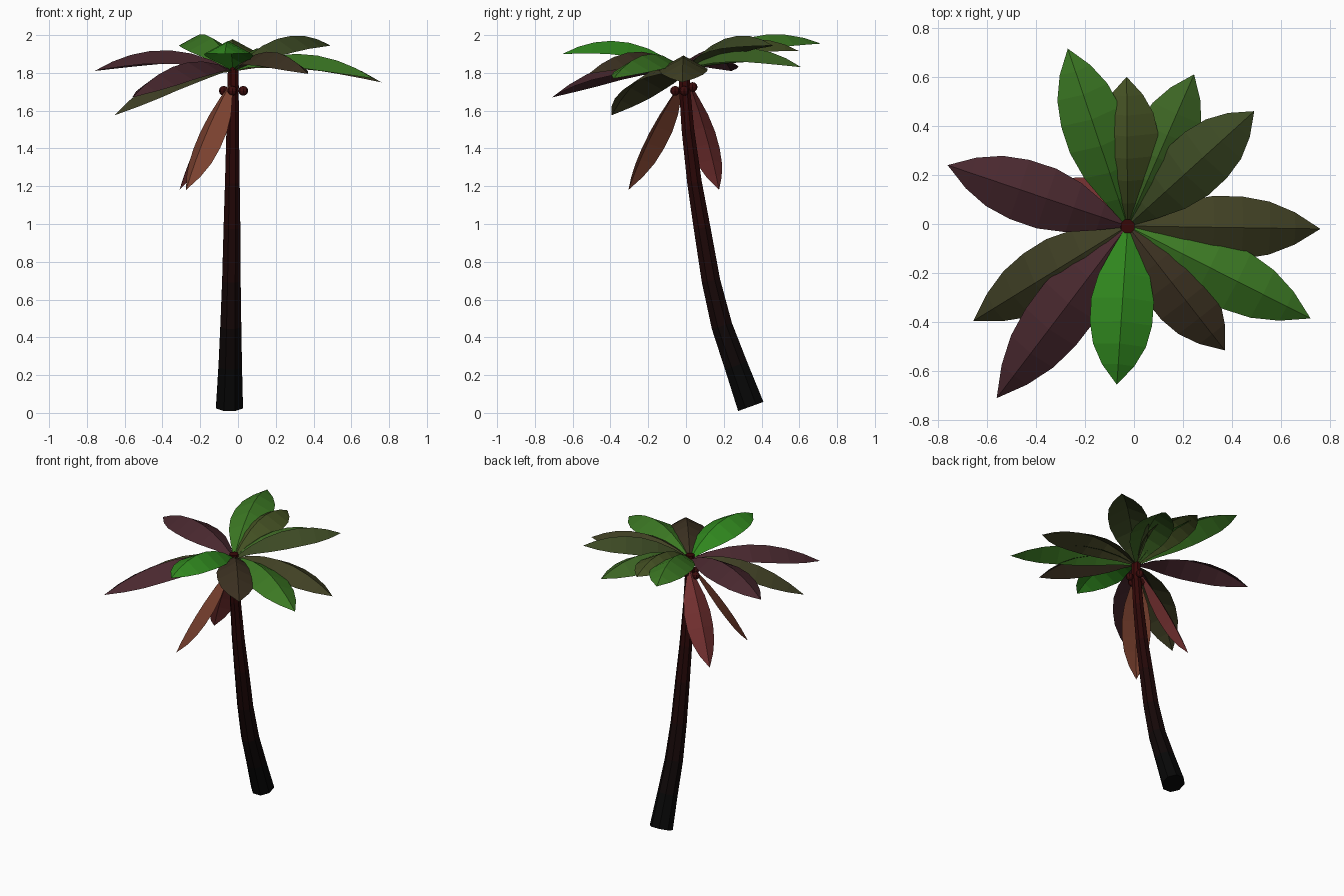
import bpy, bmesh, math
from mathutils import Vector

if "Cube" in bpy.data.objects:
    bpy.data.objects.remove(bpy.data.objects["Cube"])


def mat(name, rgb):
    # 8-bit display colour to linear viewport colour
    m = bpy.data.materials.new(name)
    m.diffuse_color = [(c / 255) ** 2.2 for c in rgb] + [1]
    m.use_nodes = True
    m.node_tree.nodes["Principled BSDF"].inputs["Base Color"].default_value = m.diffuse_color
    return m


def finish(name, bm, mats, recalc=True):
    if recalc:
        bmesh.ops.recalc_face_normals(bm, faces=bm.faces)
    me = bpy.data.meshes.new(name)
    bm.to_mesh(me)
    bm.free()
    for m in mats:
        me.materials.append(m)
    ob = bpy.data.objects.new(name, me)
    bpy.context.collection.objects.link(ob)
    return ob


# Curved eight-sided trunk, darkening toward the foot: x, y, z, radius
PATH = [(-.045, .343, .034, .077), (-.041, .265, .25, .067), (-.038, .19, .46, .06),
        (-.035, .132, .70, .053), (-.032, .085, .98, .048), (-.03, .045, 1.22, .042),
        (-.028, .01, 1.5, .036), (-.026, -.006, 1.7, .032), (-.026, -.01, 1.84, .03)]
SIDES = 8
bm = bmesh.new()
rings = []
for i, (x, y, z, r) in enumerate(PATH):
    a, b = PATH[max(i - 1, 0)], PATH[min(i + 1, len(PATH) - 1)]
    tangent = Vector(b[:3]) - Vector(a[:3])
    u = Vector((1, 0, 0))
    v = tangent.cross(u).normalized()
    ring = []
    for k in range(SIDES):
        t = math.tau * (k + .5) / SIDES
        ring.append(bm.verts.new(Vector((x, y, z)) + r * (u * math.cos(t) + v * math.sin(t))))
    rings.append(ring)
for i in range(len(rings) - 1):
    for k in range(SIDES):
        n = (k + 1) % SIDES
        f = bm.faces.new((rings[i][k], rings[i][n], rings[i + 1][n], rings[i + 1][k]))
        f.material_index = i
bm.faces.new(rings[0])
bm.faces.new(rings[-1]).material_index = len(PATH) - 2
bark = [mat(f"bark_{i}", (16 + 6 * i, 16, 16)) for i in range(len(PATH) - 1)]
finish("trunk", bm, bark)


# Leaf: folded blade, midrib raised above both edges, arching from base to tip
WIDTHS = [(0, .004), (.15, .058), (.3, .105), (.45, .128), (.6, .127), (.74, .108), (.87, .066), (1, 0)]


def leaf(name, base, tip, arch, scale, fold, rgb):
    base, tip = Vector(base), Vector(tip)
    chord = tip - base
    side = chord.cross(Vector((0, 0, 1))).normalized()
    up = side.cross(chord).normalized()
    lift = Vector((0, 0, 1)) if arch > .05 else up
    bm = bmesh.new()
    rows = []
    for t, w in WIDTHS:
        mid = base + chord * t + lift * (arch * 4 * t * (1 - t))
        w *= scale
        if w == 0:
            rows.append([bm.verts.new(mid)] * 3)
        else:
            rows.append([bm.verts.new(mid + side * (w * s) - up * (fold * w * abs(s))) for s in (-1, 0, 1)])
    for a, b in zip(rows, rows[1:]):
        for k in (0, 1):
            loop = [a[k + 1], a[k], b[k], b[k + 1]]
            bm.faces.new(list(dict.fromkeys(loop)))
    bm.normal_update()
    if sum(f.normal.dot(up) for f in bm.faces) < 0:
        bmesh.ops.reverse_faces(bm, faces=bm.faces)
    finish(name, bm, [mat(name, rgb)], recalc=False)


# Crown leaves: tip position and colour
GREEN, OLIVE, DARK, BROWN, PURPLE = (62, 120, 40), (70, 82, 40), (62, 74, 40), (62, 52, 38), (74, 44, 50)
CROWN = [((-.27, .715, 1.955), GREEN), ((-.03, .60, 1.915), OLIVE), ((.245, .61, 1.83), (62, 100, 40)),
         ((.49, .46, 1.945), DARK), ((.76, -.02, 1.75), (66, 66, 40)), ((.72, -.385, 1.77), GREEN),
         ((.37, -.515, 1.795), BROWN), ((-.07, -.655, 1.90), (52, 136, 36)),
         ((-.56, -.71, 1.67), PURPLE), ((-.655, -.395, 1.575), (64, 64, 40)), ((-.76, .24, 1.81), PURPLE)]
for i, (tip, rgb) in enumerate(CROWN):
    leaf(f"crown_leaf_{i + 1}", (-.026, -.008, 1.81), tip, .11, 1, .55, rgb)

# Two withered leaves hanging beside the trunk
leaf("hanging_leaf_front", (-.03, -.015, 1.76), (-.275, -.305, 1.18), .025, .72, .5, (120, 66, 50))
leaf("hanging_leaf_back", (-.03, .01, 1.76), (-.31, .175, 1.18), .025, .72, .5, (120, 54, 54))

# Small nuts clustered below the crown
nut = mat("nut", (62, 20, 20))
for i, p in enumerate([(-.075, -.005, 1.705), (.028, -.01, 1.705), (-.03, -.058, 1.705), (-.02, .035, 1.725)]):
    bm = bmesh.new()
    bmesh.ops.create_uvsphere(bm, u_segments=8, v_segments=6, radius=.026)
    bmesh.ops.translate(bm, verts=bm.verts, vec=p)
    finish(f"nut_{i + 1}", bm, [nut])
